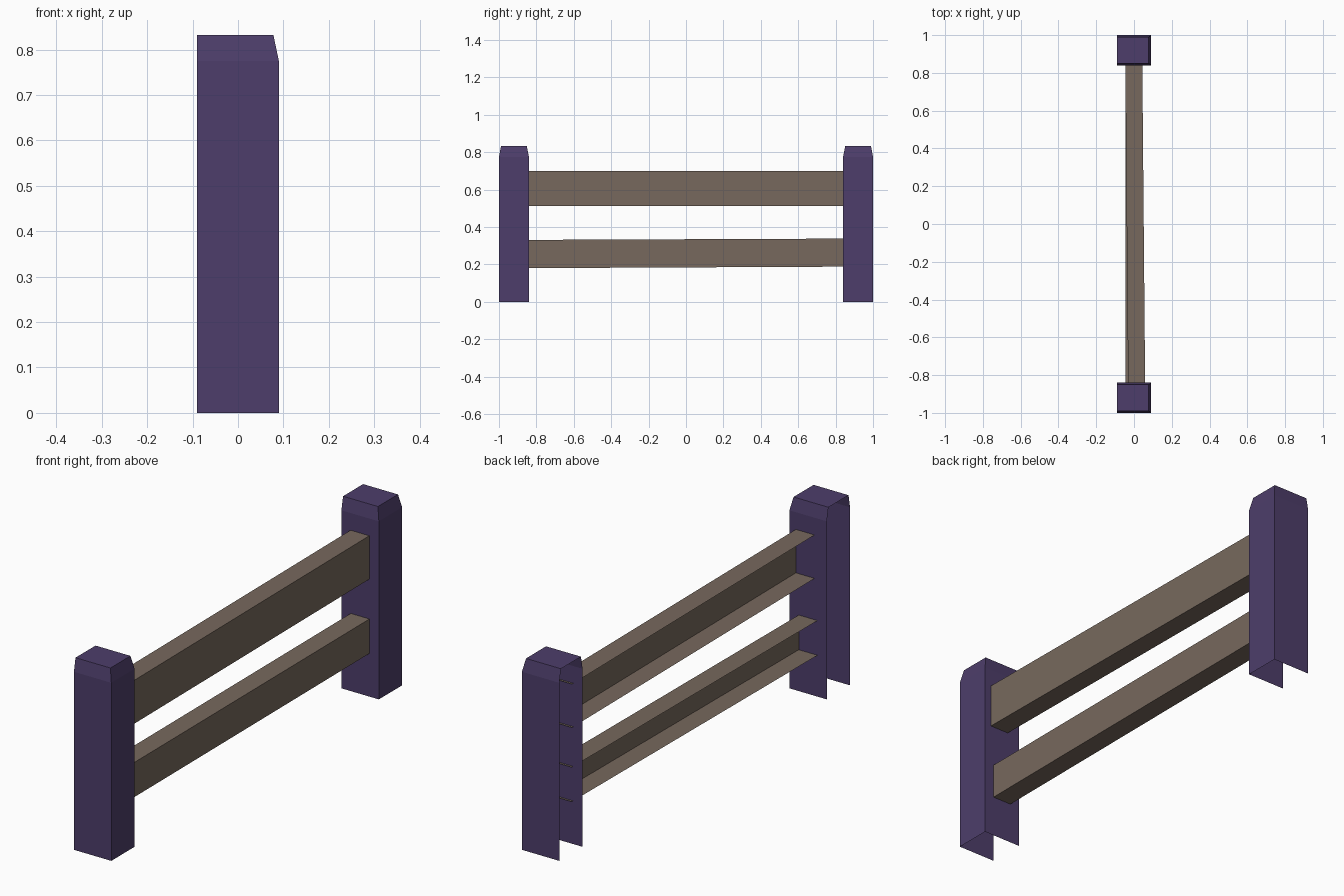
import bpy, bmesh

if "Cube" in bpy.data.objects:
    bpy.data.objects.remove(bpy.data.objects["Cube"])


def material(name, color):
    m = bpy.data.materials.new(name)
    m.diffuse_color = (*color, 1)
    m.use_nodes = True
    m.node_tree.nodes["Principled BSDF"].inputs["Base Color"].default_value = m.diffuse_color
    return m


PURPLE = material("purple_paint", (0.075, 0.048, 0.145))
BROWN = material("brown_wood", (0.185, 0.14, 0.11))


def open_shell(name, sections, mat, cap=False):
    """Skin a row of open cross-sections, optionally capping the last one."""
    bm = bmesh.new()
    rows = [[bm.verts.new(p) for p in s] for s in sections]
    for a, b in zip(rows, rows[1:]):
        for i in range(len(a) - 1):
            bm.faces.new((a[i], a[i + 1], b[i + 1], b[i]))
    if cap:
        bm.faces.new(rows[-1])
    me = bpy.data.meshes.new(name)
    bm.to_mesh(me)
    bm.free()
    me.materials.append(mat)
    ob = bpy.data.objects.new(name, me)
    bpy.context.collection.objects.link(ob)
    return ob


def post(name, y):
    # U-shaped wall, open at the back (-x) and underneath, with a tapered top
    def ring(x, half, z):
        return [(-0.09, y - half, z), (x, y - half, z),
                (x, y + half, z), (-0.09, y + half, z)]
    return open_shell(name, [ring(0.09, 0.08, 0), ring(0.09, 0.08, 0.775),
                             ring(0.078, 0.069, 0.832)], PURPLE, cap=True)


def rail(name, near, far):
    # C-shaped board, open at the back; near/far = (x centre, bottom z, top z)
    def section(y, x, z0, z1):
        return [(x - 0.045, y, z1), (x + 0.045, y, z1),
                (x + 0.045, y, z0), (x - 0.045, y, z0)]
    return open_shell(name, [section(-0.85, *near), section(0.85, *far)], BROWN)


# Posts
post("front_post", -0.92)
post("back_post", 0.92)

# Rails, each slightly crooked
rail("upper_rail", (0.014, 0.511, 0.70), (-0.001, 0.511, 0.70))
rail("lower_rail", (0.0, 0.18, 0.331), (0.0, 0.188, 0.338))

# Make rail faces point outward
for n in ("upper_rail", "lower_rail"):
    me = bpy.data.objects[n].data
    front = max(me.polygons, key=lambda p: p.center.x)
    if front.normal.x < 0:
        me.flip_normals()
